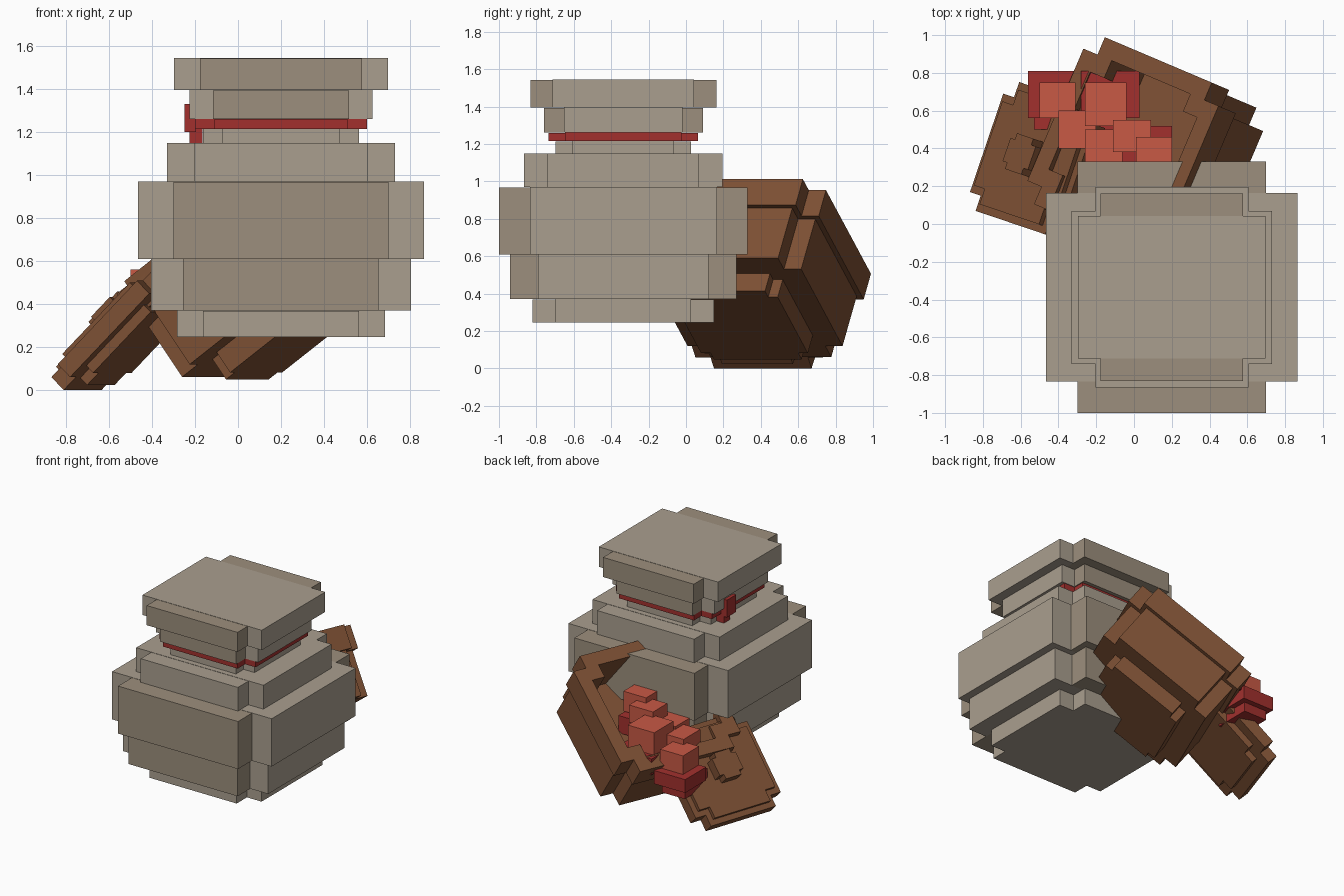
import bpy, bmesh, math
from mathutils import Matrix, Vector

if "Cube" in bpy.data.objects:
    bpy.data.objects.remove(bpy.data.objects["Cube"])


def mat(name, col):
    m = bpy.data.materials.new(name)
    m.diffuse_color = (*col, 1)
    m.use_nodes = True
    m.node_tree.nodes["Principled BSDF"].inputs["Base Color"].default_value = m.diffuse_color
    return m


STONE_L = mat("light_clay", (0.40, 0.345, 0.275))
STONE_D = mat("dark_clay", (0.335, 0.275, 0.205))
BROWN = mat("brown_wood", (0.205, 0.08, 0.034))
RED = mat("deep_red", (0.36, 0.03, 0.027))
CORAL = mat("coral", (0.58, 0.10, 0.06))


def finish(name, bm, material, matrix=Matrix()):
    bmesh.ops.recalc_face_normals(bm, faces=bm.faces)
    me = bpy.data.meshes.new(name)
    bm.to_mesh(me)
    bm.free()
    me.materials.append(material)
    ob = bpy.data.objects.new(name, me)
    ob.matrix_world = matrix
    bpy.context.collection.objects.link(ob)
    return ob


def box(name, lo, hi, material, matrix=Matrix()):
    bm = bmesh.new()
    bmesh.ops.create_cube(bm, size=1)
    for v in bm.verts:
        v.co = Vector([lo[i] + (v.co[i] + 0.5) * (hi[i] - lo[i]) for i in range(3)])
    return finish(name, bm, material, matrix)


def plus(a, b):
    """Outline of a cross with long half-size a and short half-size b."""
    quarter = [(a, -b), (a, b), (b, b)]
    pts = []
    for k in range(4):
        for x, y in quarter:
            for _ in range(k):
                x, y = -y, x
            pts.append((x, y))
    return pts


def plus_prism(name, a, b, z0, z1, material, matrix, wall=0):
    """Cross-shaped slab, or a cross-shaped ring when wall > 0."""
    bm = bmesh.new()

    def loop(pts, z):
        return [bm.verts.new((x, y, z)) for x, y in pts]

    def bridge(p, q):
        for i in range(12):
            j = (i + 1) % 12
            bm.faces.new((p[i], p[j], q[j], q[i]))

    lo, hi = loop(plus(a, b), z0), loop(plus(a, b), z1)
    bridge(lo, hi)
    if wall:
        inner = plus(a - wall, b - wall)
        ilo, ihi = loop(inner, z0), loop(inner, z1)
        bridge(ilo, ihi)
        bridge(lo, ilo)
        bridge(hi, ihi)
    else:
        bm.faces.new(lo)
        bm.faces.new(hi)
    return finish(name, bm, material, matrix)


def tilted(yaw, tilt, center):
    """Frame turned clockwise by yaw and raised on its +x side by tilt."""
    r = (Matrix.Rotation(-math.radians(yaw), 4, 'Z')
         @ Matrix.Rotation(-math.radians(tilt), 4, 'Y'))
    return r @ Matrix.Translation(center)


# Large jar: stacked crosses, each made of two crossing boxes
CX, CY = 0.2, -0.335
jar = [
    ("jar_foot", 0.245, 0.37, 0.485, 0.363, STONE_L, STONE_L),
    ("jar_lower_belly", 0.37, 0.61, 0.605, 0.455, STONE_L, STONE_D),
    ("jar_belly", 0.61, 0.97, 0.665, 0.50, STONE_L, STONE_D),
    ("jar_shoulder", 0.97, 1.15, 0.53, 0.405, STONE_L, STONE_L),
    ("jar_neck", 1.15, 1.215, 0.363, 0.272, STONE_L, STONE_L),
    ("jar_cord", 1.215, 1.26, 0.40, 0.312, RED, RED),
    ("jar_cover_skirt", 1.26, 1.395, 0.425, 0.317, STONE_L, STONE_D),
    ("jar_cover_top", 1.395, 1.545, 0.497, 0.378, STONE_L, STONE_D),
]
for name, z0, z1, a, b, mx, my in jar:
    box(name + "_across", (CX - a, CY - b, z0), (CX + a, CY + b, z1), mx)
    box(name + "_along", (CX - b, CY - a, z0), (CX + b, CY + a, z1 - 0.002), my)

# Cord knot and its hanging end on the left side of the neck
box("cord_knot", (-0.25, -0.24, 1.20), (-0.195, -0.13, 1.33), RED)
box("cord_end", (-0.225, -0.20, 1.15), (-0.165, -0.13, 1.215), RED)

# Tipped open pot
pot = tilted(23, 36, (0.25, 0.37, 0))
plus_prism("pot_base", 0.31, 0.255, 0.104, 0.22, BROWN, pot)
plus_prism("pot_floor", 0.45, 0.35, 0.22, 0.40, BROWN, pot)
plus_prism("pot_wall", 0.45, 0.35, 0.40, 0.55, BROWN, pot, 0.07)
plus_prism("pot_rim", 0.48, 0.38, 0.55, 0.72, BROWN, pot, 0.10)

# Pot lid leaning beside it
lid = tilted(18.7, 45, (-0.218, 0.157, 0))
plus_prism("lid_plug", 0.28, 0.20, 0.53, 0.577, BROWN, lid)
plus_prism("lid_plate", 0.36, 0.275, 0.577, 0.662, BROWN, lid)
plus_prism("lid_raised_panel", 0.32, 0.235, 0.662, 0.69, BROWN, lid)
plus_prism("lid_knob", 0.10, 0.065, 0.69, 0.765, BROWN, lid)

# Spilling contents: pale blocks on deep red ones
pale = [
    (-0.50, 0.56, -0.31, 0.75, 0.42, 0.56),
    (-0.26, 0.52, -0.04, 0.75, 0.50, 0.67),
    (-0.40, 0.40, -0.20, 0.60, 0.46, 0.60),
    (-0.11, 0.38, 0.09, 0.55, 0.58, 0.71),
    (-0.26, 0.33, -0.06, 0.50, 0.48, 0.62),
    (0.01, 0.31, 0.20, 0.46, 0.60, 0.75),
]
deep = [
    (-0.56, 0.56, -0.30, 0.81, 0.32, 0.42),
    (-0.53, 0.50, -0.34, 0.77, 0.25, 0.38),
    (-0.28, 0.56, 0.03, 0.81, 0.38, 0.50),
    (-0.40, 0.38, -0.08, 0.66, 0.34, 0.47),
    (-0.08, 0.32, 0.20, 0.52, 0.46, 0.59),
]
for group, name, m in ((pale, "pale_block", CORAL), (deep, "deep_block", RED)):
    for x0, y0, x1, y1, z0, z1 in group:
        box(name, (x0, y0, z0), (x1, y1, z1), m)
